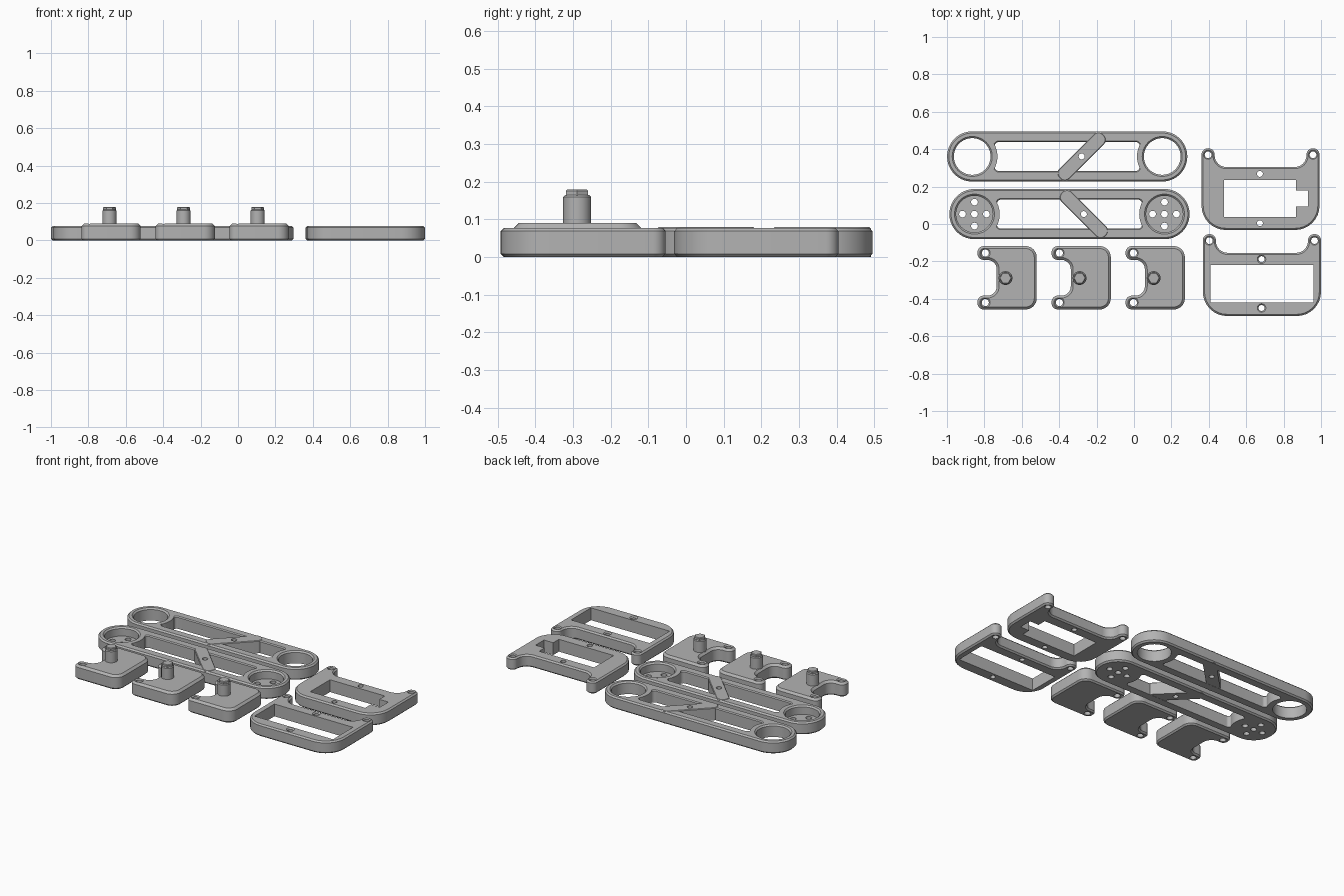
import bpy, bmesh, math
from mathutils import Vector

cube = bpy.data.objects.get("Cube")
if cube:
    bpy.data.objects.remove(cube, do_unlink=True)

grey = bpy.data.materials.new("plain grey")
grey.use_nodes = True
grey.diffuse_color = (0.45, 0.45, 0.45, 1)
grey.node_tree.nodes["Principled BSDF"].inputs["Base Color"].default_value = grey.diffuse_color

H = 0.078   # height of arms and plates
C = 0.009   # edge chamfer


def rounded(corners, steps=8):
    """Counter-clockwise outline from (x, y, radius) corners."""
    area = sum(a[0] * b[1] - b[0] * a[1] for a, b in zip(corners, corners[1:] + corners[:1]))
    if area < 0:
        corners = corners[::-1]
    pts = []
    for i, (x, y, r) in enumerate(corners):
        p = Vector((x, y))
        u = (Vector(corners[i - 1][:2]) - p).normalized()
        v = (Vector(corners[(i + 1) % len(corners)][:2]) - p).normalized()
        if r == 0:
            pts.append(p)
            continue
        half = u.angle(v) / 2
        centre = p + (u + v).normalized() * (r / math.sin(half))
        a = p + u * (r / math.tan(half)) - centre
        b = p + v * (r / math.tan(half)) - centre
        sweep = math.atan2(a.x * b.y - a.y * b.x, a.dot(b))
        for k in range(steps + 1):
            t = sweep * k / steps
            pts.append(centre + Vector((a.x * math.cos(t) - a.y * math.sin(t),
                                        a.x * math.sin(t) + a.y * math.cos(t))))
    return [p for i, p in enumerate(pts) if (p - pts[i - 1]).length > 1e-4]


def box(x0, x1, y0, y1, r=0.0, steps=8):
    return rounded([(x0, y0, r), (x1, y0, r), (x1, y1, r), (x0, y1, r)], steps)


def circle(x, y, r, n=40):
    return [Vector((x + r * math.cos(i * math.tau / n), y + r * math.sin(i * math.tau / n)))
            for i in range(n)]


def grow(pts, d):
    """Offset an outline outwards by d."""
    out = []
    for i, p in enumerate(pts):
        e = (p - pts[i - 1]).normalized()
        f = (pts[(i + 1) % len(pts)] - p).normalized()
        n, m = Vector((e.y, -e.x)), Vector((f.y, -f.x))
        out.append(p + (n + m) * (d / (1 + n.dot(m))))
    return out


def solid(name, pts, rings):
    """Stack the outline at (z, offset) rings and cap both ends."""
    bm = bmesh.new()
    loops = [[bm.verts.new((p.x, p.y, z)) for p in grow(pts, d)] for z, d in rings]
    for a, b in zip(loops, loops[1:]):
        for i in range(len(a)):
            bm.faces.new((a[i - 1], a[i], b[i], b[i - 1]))
    bm.faces.new(loops[0][::-1])
    bm.faces.new(loops[-1])
    bmesh.ops.recalc_face_normals(bm, faces=bm.faces)
    mesh = bpy.data.meshes.new(name)
    bm.to_mesh(mesh)
    bm.free()
    mesh.materials.append(grey)
    ob = bpy.data.objects.new(name, mesh)
    bpy.context.collection.objects.link(ob)
    return ob


def slab(name, pts, h=H, top=C):
    return solid(name, pts, [(0, -C), (C, 0), (h - top, 0), (h, -top)])


def hole(pts, h=H, bottom=-0.02, lip=0.0):
    rings = [(bottom, 0), (h + 0.02, 0)]
    if lip:
        rings = [(bottom, 0), (h - lip, 0), (h + 0.01, lip + 0.01)]
    return solid("cutter", pts, rings)


def cut(ob, cutters):
    for c in cutters:
        mod = ob.modifiers.new("cut", "BOOLEAN")
        mod.operation, mod.solver, mod.object = "DIFFERENCE", "EXACT", c
    bpy.context.view_layer.update()
    graph = bpy.context.evaluated_depsgraph_get()
    mesh = bpy.data.meshes.new_from_object(ob.evaluated_get(graph))
    ob.modifiers.clear()
    ob.data = mesh
    for c in cutters:
        bpy.data.objects.remove(c, do_unlink=True)
    return ob


def arm(name, xc, yc, slope, pocketed):
    """Long rounded arm with end bores, a window and a diagonal strut."""
    reach, r, bore = 0.508, 0.134, 0.098
    ends = (xc - reach, xc + reach)
    body = slab(name, box(ends[0] - r, ends[1] + r, yc - r, yc + r, r - 0.0005, 20))
    window = hole(box(xc - 0.387, xc + 0.387, yc - 0.077, yc + 0.077, 0.02), lip=0.006)
    cut(window, [solid("cutter", circle(x, yc, 0.135, 64), [(-0.1, 0), (0.2, 0)]) for x in ends])
    cutters = [window]
    for x in ends:
        cutters.append(hole(circle(x, yc, bore, 56), bottom=0.022 if pocketed else -0.02, lip=C))
        if pocketed:
            for dx, dy in ((0, 0), (1, 0), (-1, 0), (0, 1), (0, -1)):
                cutters.append(hole(circle(x + dx * 0.064, yc + dy * 0.064, 0.018, 20), h=0.03))
    # strut across the window
    strut = solid(name + "_strut", box(-0.165, 0.165, -0.038, 0.038, 0.034),
                  [(0.001, 0), (H - 0.002, 0), (H + 0.002, -0.004)])
    cut(strut, [hole(circle(0, 0, 0.016, 20))])
    strut.location = (xc + 0.077, yc, 0)
    strut.rotation_euler.z = slope * math.pi / 4
    cut(body, cutters)


arm("open_arm", -0.357, 0.361, 1, False)
arm("pocketed_arm", -0.345, 0.053, -1, True)


def eared_plate(name, x0, x1, y0, y1, cutters):
    """Plate with round lower corners and two screw ears at the back."""
    e, f, yb = 0.07, 0.062, y1 - 0.1
    outline = [(x0, y0, 0.13), (x1, y0, 0.13), (x1, y1, 0.034), (x1 - e, y1, 0.034),
               (x1 - e, yb, f), (x0 + e, yb, f), (x0 + e, y1, 0.034), (x0, y1, 0.034)]
    body = slab(name, rounded(outline))
    for x in (x0 + 0.035, x1 - 0.035):
        cutters.append(hole(circle(x, y1 - 0.035, 0.018, 20), lip=0.006))
    cut(body, cutters)


# servo plate: window with a side notch
eared_plate("notched_plate", 0.361, 0.992, -0.032, 0.405, [
    hole(rounded([(0.481, 0.037, 0), (0.866, 0.037, 0), (0.866, 0.094, 0), (0.93, 0.094, 0),
                  (0.93, 0.179, 0), (0.866, 0.179, 0), (0.866, 0.235, 0), (0.481, 0.235, 0)])),
    hole(circle(0.673, 0.268, 0.016, 20)), hole(circle(0.673, 0.004, 0.016, 20))])

# frame plate: wide window
eared_plate("frame_plate", 0.368, 1.0, -0.492, -0.054, [
    hole(box(0.409, 0.96, -0.419, -0.219)),
    hole(circle(0.682, -0.188, 0.016, 20), lip=0.007),
    hole(circle(0.682, -0.449, 0.016, 20), lip=0.007)])

# three forked clips, each with a peg
for i in range(3):
    x0, x1, y0, y1 = -0.837 + i * 0.396, -0.52 + i * 0.396, -0.457, -0.118
    t, xn, hc = 0.074, x0 + 0.103, 0.09
    clip = slab(f"clip_{i + 1}", rounded([
        (x0, y0, 0.034), (x1, y0, 0.06), (x1, y1, 0.06), (x0, y1, 0.034), (x0, y1 - t, 0.034),
        (xn, y1 - t, 0.05), (xn, y0 + t, 0.05), (x0, y0 + t, 0.034)]), hc, 0.013)
    cut(clip, [hole(circle(x0 + 0.042, y, 0.019, 20), hc, lip=0.007)
               for y in (y0 + 0.037, y1 - 0.037)])
    px, py = x0 + 0.15, -0.289
    solid(f"peg_{i + 1}", circle(px, py, 0.037, 32),
          [(0.08, 0), (0.16, 0), (0.165, -0.005)])
    solid(f"peg_tip_{i + 1}", circle(px, py, 0.034, 6),
          [(0.16, 0), (0.176, 0), (0.18, -0.004)])

# smooth the round walls, keep the edges crisp
bpy.ops.object.select_all(action="DESELECT")
for ob in bpy.context.collection.objects:
    if ob.type == "MESH":
        ob.select_set(True)
        bpy.context.view_layer.objects.active = ob
bpy.ops.object.shade_smooth_by_angle(angle=math.radians(25))
